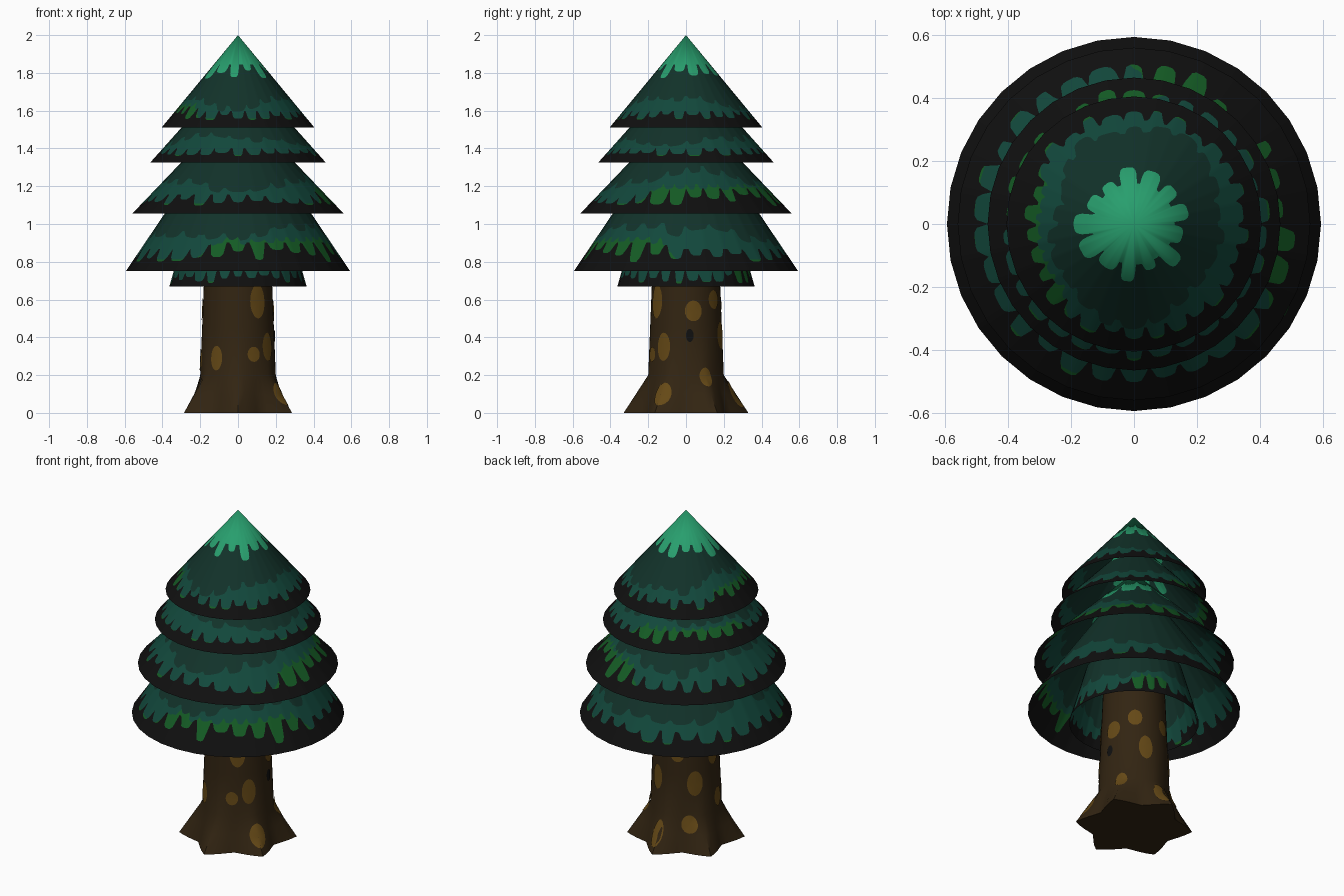
import bpy, bmesh, math, random

if "Cube" in bpy.data.objects:
    bpy.data.objects.remove(bpy.data.objects["Cube"], do_unlink=True)


def material(name, rgb):
    m = bpy.data.materials.new(name)
    m.use_nodes = True
    colour = (*rgb, 1.0)
    m.diffuse_color = colour
    bsdf = next(n for n in m.node_tree.nodes if n.type == "BSDF_PRINCIPLED")
    bsdf.inputs["Base Color"].default_value = colour
    return m


black = material("shadow black", (0.005, 0.005, 0.005))
green = material("leaf green", (0.007, 0.105, 0.018))
teal = material("teal", (0.006, 0.065, 0.045))
dark = material("dark pine", (0.006, 0.032, 0.023))
mint = material("mint tip", (0.021, 0.345, 0.155))
bark = material("bark brown", (0.032, 0.018, 0.006))
spot = material("bark spot", (0.13, 0.066, 0.008))
FOLIAGE = [black, green, teal, dark, mint]


def finish(bm, name, mats, angle=50):
    mesh = bpy.data.meshes.new(name)
    bm.to_mesh(mesh)
    bm.free()
    for m in mats:
        mesh.materials.append(m)
    obj = bpy.data.objects.new(name, mesh)
    bpy.context.collection.objects.link(obj)
    bpy.ops.object.select_all(action="DESELECT")
    obj.select_set(True)
    bpy.context.view_layer.objects.active = obj
    bpy.ops.object.shade_smooth_by_angle(angle=math.radians(angle))
    return obj


def drips(rng, count):
    """Returns a function of the turn (0..1): rounded drips of random length."""
    cells = [(rng.uniform(0.35, 1), rng.uniform(0.3, 0.5)) for _ in range(count)]

    def value(u):
        cell = (u % 1) * count
        length, half = cells[int(cell) % count]
        x = abs(cell % 1 - 0.5) / half
        return length * math.sqrt(max(0, 1 - x ** 4))
    return value


SIDES, SPLIT = 32, 8
COLS = SIDES * SPLIT


def tier(name, r0, z0, r1, z1, green_at, green_half, low, high, seed):
    """Open cone whose painted bands are rows of faces with dripping edges."""
    rng = random.Random(seed)
    lower, upper, tip = drips(rng, 30), drips(rng, 22), drips(rng, 13)
    phase = rng.uniform(0, math.tau)
    band = high - low
    bm = bmesh.new()
    columns = []
    for c in range(COLS):
        u = c / COLS
        a = math.tau * u
        # rim point on a straight side of the polygon
        side, f = divmod(c, SPLIT)
        a0, a1 = (math.tau * (side + k) / SIDES for k in (0, 1))
        f /= SPLIT
        x = math.cos(a0) * (1 - f) + math.cos(a1) * f
        y = math.sin(a0) * (1 - f) + math.sin(a1) * f
        # how strongly this direction lies in the green patch
        off = abs((math.degrees(a) - green_at + 180) % 360 - 180)
        g = min(1, max(0, (green_half - off) / 12))
        b1 = low + band * (0.5 + 0.25 * g) * (1 - lower(u)) - 0.1 * band
        b2 = max(b1, low + g * band * (0.85 - 0.3 * upper(u * 2)))
        wave = 0.25 * math.sin(2 * a + phase) + 0.12 * math.sin(5 * a)
        b3 = max(b2, high + band * (wave + 0.3 * g - 0.35 * upper(u)))
        b4 = max(b3, 0.68 - 0.17 * tip(u)) if r1 == 0 else 1
        col = []
        for t in (0, b1, b2, min(b3, 1), b4, 1):
            r = r0 + (r1 - r0) * t
            col.append(bm.verts.new((x * r, y * r, z0 + (z1 - z0) * t)))
        columns.append(col)
    for c in range(COLS):
        left, right = columns[c], columns[(c + 1) % COLS]
        for row in range(len(FOLIAGE)):
            face = bm.faces.new((left[row], right[row], right[row + 1], left[row + 1]))
            face.material_index = row
    if r1:
        bm.faces.new([col[-1] for col in columns]).material_index = 3
    bmesh.ops.remove_doubles(bm, verts=bm.verts, dist=0.0005)
    finish(bm, name, FOLIAGE)


# foliage: rim radius, rim z, top radius, top z, green patch, band heights
tier("foliage_top", 0.405, 1.51, 0, 2.0, 190, 45, 0.1, 0.3, 1)
tier("foliage_upper", 0.465, 1.325, 0, 1.845, 130, 55, 0.08, 0.25, 2)
tier("foliage_middle", 0.56, 1.055, 0, 1.64, 30, 62, 0.09, 0.3, 3)
tier("foliage_lower", 0.594, 0.75, 0, 1.63, -60, 55, 0.07, 0.23, 4)
tier("foliage_skirt", 0.363, 0.67, 0.27, 1.0, 65, 25, 0.08, 0.5, 5)


# trunk with six pointed roots
def trunk_radius(a, z):
    point = abs(((math.degrees(a) - 30) / 60) % 1 - 0.5) * 2
    if z < 0.2:
        foot = 0.245 + 0.085 * point ** 1.4
        return foot + (0.2 - foot) * z / 0.2
    return 0.2 - 0.04 * (z - 0.2)


def on_trunk(a, z, lift=0.0):
    r = trunk_radius(a, z) + lift
    return (r * math.cos(a), r * math.sin(a), z)


bm = bmesh.new()
N = 48
rings = [[bm.verts.new(on_trunk(math.tau * i / N, z)) for i in range(N)]
         for z in (0, 0.1, 0.2, 0.45, 0.7, 0.95)]
for low, high in zip(rings, rings[1:]):
    for i in range(N):
        j = (i + 1) % N
        bm.faces.new((low[i], low[j], high[j], high[i]))
bm.faces.new(rings[0][::-1])
bm.faces.new(rings[-1])
finish(bm, "trunk", [bark])


# oval bark spots: direction in degrees, height, width, length
def ovals(name, mat, items):
    bm = bmesh.new()
    for deg, z, width, length in items:
        a = math.radians(deg)
        centre = bm.verts.new(on_trunk(a, z, 0.004))
        half = width / 2 / trunk_radius(a, z)
        edge = []
        for k in range(20):
            s = math.tau * k / 20
            edge.append(bm.verts.new(on_trunk(
                a + half * math.cos(s), z + length / 2 * math.sin(s), 0.004)))
        for k in range(20):
            bm.faces.new((centre, edge[k], edge[(k + 1) % 20]))
    finish(bm, name, [mat])


ovals("bark_spots", spot, [
    (-125, 0.29, 0.07, 0.13), (-56, 0.59, 0.09, 0.18), (-65, 0.31, 0.07, 0.08),
    (-37, 0.35, 0.08, 0.15), (-29, 0.1, 0.1, 0.12), (-172, 0.28, 0.07, 0.12),
    (12, 0.54, 0.09, 0.11), (52, 0.6, 0.08, 0.1), (30, 0.19, 0.07, 0.1),
    (70, 0.41, 0.08, 0.15), (140, 0.4, 0.09, 0.15), (86, 0.1, 0.08, 0.14),
    (130, 0.16, 0.09, 0.1), (178, 0.55, 0.08, 0.12), (110, 0.58, 0.08, 0.1)])
ovals("bark_knots", black, [(6, 0.41, 0.04, 0.07)])
